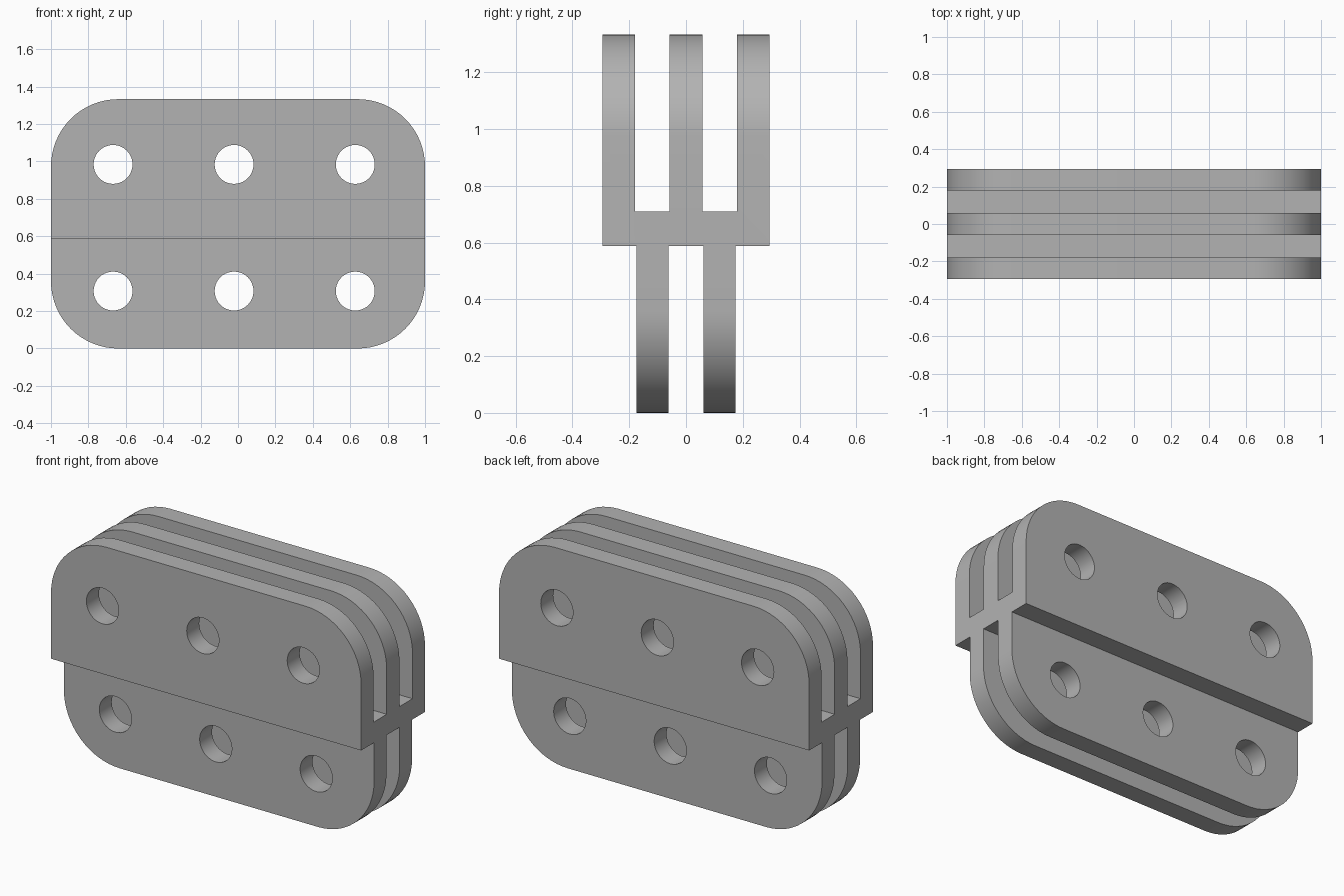
import bpy, bmesh, math

if "Cube" in bpy.data.objects:
    bpy.data.objects.remove(bpy.data.objects["Cube"])

grey = bpy.data.materials.new("plain grey")
grey.diffuse_color = (0.45, 0.45, 0.45, 1)
grey.use_nodes = True
grey.node_tree.nodes["Principled BSDF"].inputs["Base Color"].default_value = grey.diffuse_color

HEIGHT, RADIUS = 1.333, 0.36
WEB_LOW, WEB_TOP = 0.588, 0.709


def prism(name, points, offset):
    """Extrude a closed outline of 3D points along an offset."""
    bm = bmesh.new()
    face = bm.faces.new([bm.verts.new(p) for p in points])
    new = bmesh.ops.extrude_face_region(bm, geom=[face])["geom"]
    bmesh.ops.translate(bm, vec=offset,
                        verts=[v for v in new if isinstance(v, bmesh.types.BMVert)])
    bmesh.ops.recalc_face_normals(bm, faces=bm.faces)
    mesh = bpy.data.meshes.new(name)
    bm.to_mesh(mesh)
    bm.free()
    obj = bpy.data.objects.new(name, mesh)
    bpy.context.collection.objects.link(obj)
    mesh.materials.append(grey)
    return obj


def circle(cx, cz, r, start, end, count):
    """Arc points in the front plane."""
    return [(cx + r * math.cos(a), -0.5, cz + r * math.sin(a))
            for a in (start + (end - start) * i / count for i in range(count + 1))]


# Comb section: three fins above the web, two below
section = [(-0.294, WEB_LOW), (-0.294, HEIGHT + 0.1)]
for left, right in ((-0.179, -0.059), (0.059, 0.179)):
    section += [(left, HEIGHT + 0.1), (left, WEB_TOP),
                (right, WEB_TOP), (right, HEIGHT + 0.1)]
section += [(0.294, HEIGHT + 0.1), (0.294, WEB_LOW)]
for right, left in ((0.175, 0.061), (-0.061, -0.175)):
    section += [(right, WEB_LOW), (right, -0.1), (left, -0.1), (left, WEB_LOW)]
body = prism("finned_bracket", [(-1.1, y, z) for y, z in section], (2.2, 0, 0))

# Rounded outline that trims the fins
outline = []
for i, (cx, cz) in enumerate(((1 - RADIUS, HEIGHT - RADIUS), (RADIUS - 1, HEIGHT - RADIUS),
                              (RADIUS - 1, RADIUS), (1 - RADIUS, RADIUS))):
    outline += circle(cx, cz, RADIUS, i * math.pi / 2, (i + 1) * math.pi / 2, 16)
cutters = [(prism("outline_cutter", outline, (0, 1, 0)), 'INTERSECT')]

# Six bolt holes straight through
for x in (-0.668, -0.021, 0.627):
    for z in (0.307, 0.984):
        ring = circle(x, z, 0.104, 0, 2 * math.pi, 40)[:-1]
        cutters.append((prism("hole_cutter", ring, (0, 1, 0)), 'DIFFERENCE'))

bpy.context.view_layer.objects.active = body
body.select_set(True)
for cutter, operation in cutters:
    mod = body.modifiers.new("cut", 'BOOLEAN')
    mod.object, mod.operation, mod.solver = cutter, operation, 'EXACT'
    bpy.ops.object.modifier_apply(modifier=mod.name)
    bpy.data.objects.remove(cutter)

bpy.ops.object.shade_smooth_by_angle(angle=math.radians(30))
